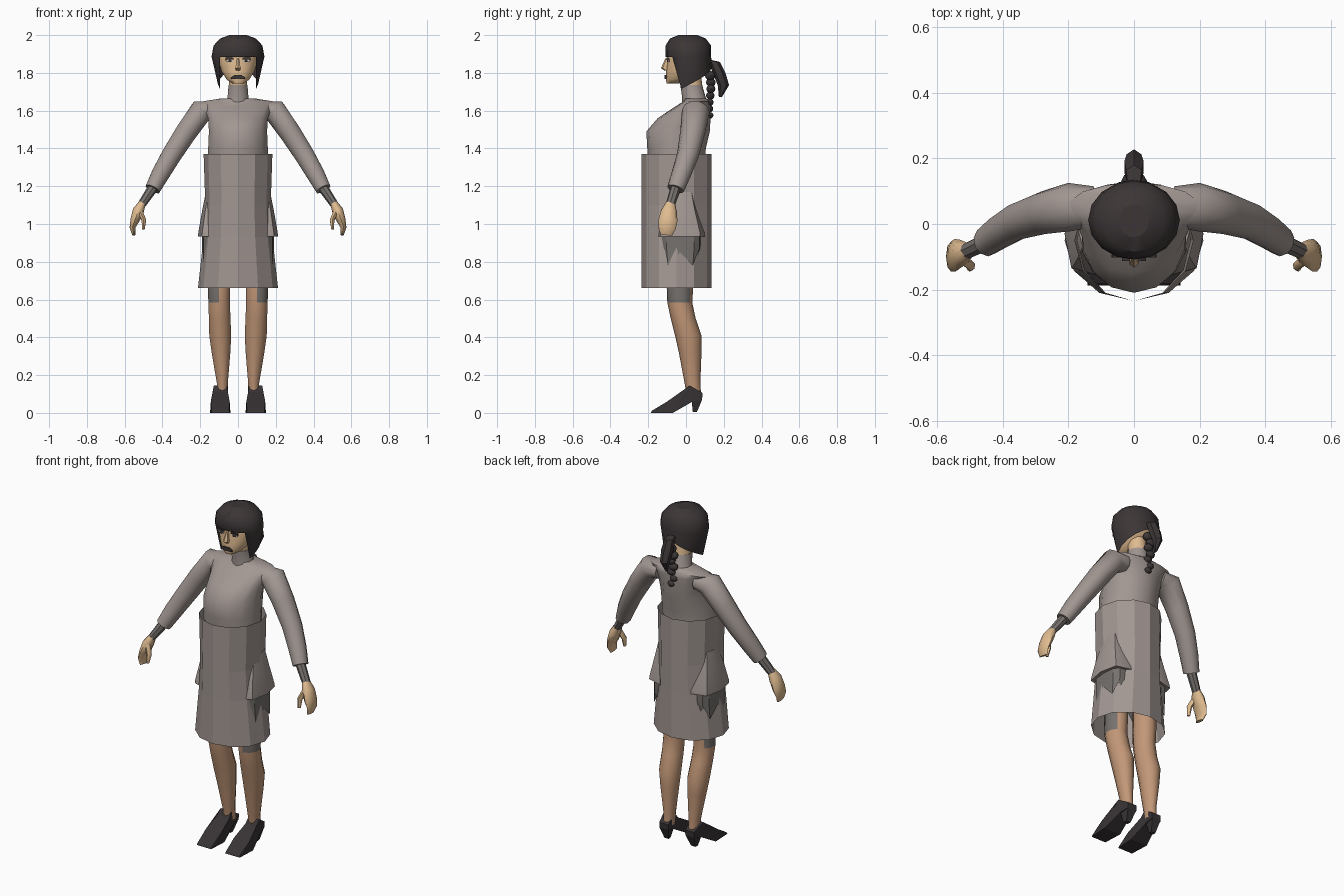
import bpy, bmesh, math
from mathutils import Vector, Matrix

if "Cube" in bpy.data.objects:
    bpy.data.objects.remove(bpy.data.objects["Cube"])


def mat(name, r, g, b):
    m = bpy.data.materials.new(name)
    m.diffuse_color = (r, g, b, 1)
    m.use_nodes = True
    m.node_tree.nodes["Principled BSDF"].inputs["Base Color"].default_value = m.diffuse_color
    return m


CLOTH = mat("warm grey cloth", .36, .31, .29)
UNDER = mat("dark grey cloth", .18, .165, .155)
SKIN = mat("skin", .74, .50, .28)
STOCKING = mat("tan legs", .54, .31, .185)
HAIR = mat("dark hair", .045, .036, .037)
SHOE = mat("dark shoes", .04, .034, .036)
WHITE = mat("eye white", .6, .56, .5)


def finish(name, bm, mats, angle=40, mirror=False, rule=None):
    """Turn a bmesh into a named, coloured, shaded object."""
    bmesh.ops.recalc_face_normals(bm, faces=bm.faces[:])
    me = bpy.data.meshes.new(name)
    bm.to_mesh(me)
    bm.free()
    for m in mats:
        me.materials.append(m)
    for p in me.polygons:
        p.use_smooth = angle > 0
        if rule:
            p.material_index = int(rule(p.center))
    if angle > 0:
        me.set_sharp_from_angle(angle=math.radians(angle))
    ob = bpy.data.objects.new(name, me)
    bpy.context.collection.objects.link(ob)
    if mirror:
        mod = ob.modifiers.new("mirror", 'MIRROR')
        mod.use_mirror_merge = False
    return ob


def tube(name, rings, mats, n=10, flat=True, caps=True, power=1.0, edit=None, **kw):
    """Loft rings (x, y, z, rx, ry); flat rings lie level, others follow the path."""
    bm = bmesh.new()
    cs = [Vector(r[:3]) for r in rings]
    loops = []
    for i, r in enumerate(rings):
        u, v = Vector((1, 0, 0)), Vector((0, 1, 0))
        if not flat:
            t = (cs[min(i + 1, len(cs) - 1)] - cs[max(i - 1, 0)]).normalized()
            u = v.cross(t).normalized()
            v = t.cross(u)
        loop = []
        for k in range(n):
            a = 2 * math.pi * k / n
            s, c = math.sin(a), -math.cos(a)      # k = 0 faces the front
            s = math.copysign(abs(s) ** power, s)
            c = math.copysign(abs(c) ** power, c)
            co = cs[i] + u * s * r[3] + v * c * r[4]
            if edit:
                co = edit(i, k, co)
            loop.append(bm.verts.new(co))
        loops.append(loop)
    for a, b in zip(loops, loops[1:]):
        for k in range(n):
            bm.faces.new((a[k], a[(k + 1) % n], b[(k + 1) % n], b[k]))
    if caps:
        bm.faces.new(loops[0])
        bm.faces.new(loops[-1])
    return finish(name, bm, mats, **kw)


def plate(name, pts, y, depth, m, mirror=False):
    """Thin front-facing outline in x, z."""
    bm = bmesh.new()
    f = bm.faces.new([bm.verts.new((x, y, z)) for x, z in pts])
    ext = bmesh.ops.extrude_face_region(bm, geom=[f])['geom']
    bmesh.ops.translate(bm, vec=(0, depth, 0),
                        verts=[e for e in ext if isinstance(e, bmesh.types.BMVert)])
    return finish(name, bm, [m], angle=0, mirror=mirror)


# Sweater body, neck and collar
tube("sweater_body", [
    (0, -.05, 1.34, .163, .15), (0, -.05, 1.40, .162, .155), (0, -.042, 1.49, .158, .168),
    (0, -.01, 1.56, .162, .14), (0, .035, 1.62, .185, .095), (0, .055, 1.648, .20, .07),
    (0, .05, 1.665, .09, .06)], [CLOTH], n=14, angle=60)
tube("collar", [(0, .05, 1.63, .075, .07), (0, .042, 1.67, .058, .062),
                (0, .028, 1.735, .053, .058)], [CLOTH], n=10)
tube("neck", [(0, .035, 1.70, .051, .056), (0, .02, 1.81, .05, .056)], [SKIN], n=10)

# Sleeves, cuffs and hands
tube("sleeve", [
    (.12, .055, 1.60, .05, .06), (.195, .052, 1.598, .066, .074), (.275, .035, 1.485, .06, .066),
    (.352, .01, 1.365, .055, .058), (.41, -.025, 1.265, .05, .052), (.452, -.055, 1.185, .042, .046)],
    [CLOTH], n=10, flat=False, mirror=True, angle=60)
tube("wrist_sleeve", [(.445, -.052, 1.20, .028, .028), (.512, -.083, 1.10, .022, .025)],
     [UNDER], n=8, flat=False, mirror=True)
tube("hand", [
    (.507, -.082, 1.11, .02, .025), (.528, -.09, 1.07, .03, .042), (.546, -.095, 1.02, .024, .05),
    (.559, -.10, .98, .015, .046), (.551, -.105, .943, .009, .032)],
    [SKIN], n=8, flat=False, mirror=True, angle=60)
tube("thumb", [(.52, -.11, 1.07, .016, .016), (.498, -.128, 1.02, .014, .016),
               (.501, -.137, .972, .008, .009)], [SKIN], n=6, flat=False, mirror=True, angle=60)

# Faceted tube skirt, open at both ends
tube("skirt", [(0, -.05, .66, .212, .185), (0, -.05, .93, .182, .185),
               (0, -.05, 1.10, .173, .185), (0, -.05, 1.37, .182, .185)],
     [CLOTH], n=12, caps=False, angle=0)


# Jacket flaps poking out at the hips, with a ragged under layer
def ragged(i, k, co):
    if i == 0 and k % 2:
        co.z += .07
    return co


tube("hip_flap", [(.10, -.03, .935, .112, .13), (.10, -.03, .955, .110, .128),
                  (.10, -.03, 1.07, .09, .095), (.10, -.02, 1.17, .07, .06)],
     [CLOTH], n=8, power=.6, mirror=True, angle=30)
tube("ragged_lining", [(.10, -.03, .78, .092, .10), (.10, -.03, .87, .09, .11),
                       (.10, -.03, .94, .09, .11)],
     [UNDER], n=12, power=.6, caps=False, edit=ragged, mirror=True, angle=30)

# Legs with grey shorts showing on the outer front
tube("leg", [
    (.10, -.03, .85, .062, .072), (.10, -.032, .66, .062, .07), (.10, -.033, .585, .06, .066),
    (.097, -.015, .50, .06, .066), (.094, .012, .41, .061, .07), (.09, .022, .32, .052, .06),
    (.083, .034, .16, .031, .042), (.083, .042, .09, .03, .038)],
    [STOCKING, UNDER], n=10, mirror=True, angle=60,
    rule=lambda c: c.z > .58 and c.x > .09 and c.y < .02)

# High-heeled shoes: side profile (y, z, half width), bridged in parts across x
SHOES = {
    "shoe_toe": [(-.187, 0, .048), (-.07, 0, .054), (.035, .06, .036), (.085, .07, .03),
                 (.088, .105, .03), (.02, .145, .036), (-.005, .112, .04), (-.10, .06, .05),
                 (-.18, .012, .046)],
    "shoe_heel": [(.036, .005, .014), (.058, .005, .014), (.086, .072, .028), (.03, .062, .03)]}
for name, prof in SHOES.items():
    bm = bmesh.new()
    sides = [[bm.verts.new((.094 - .1 * max(y, 0) + s * w, y, z)) for y, z, w in prof]
             for s in (-1, 1)]
    for side in sides:
        bm.faces.new(side)
    for k in range(len(prof)):
        j = (k + 1) % len(prof)
        bm.faces.new((sides[0][k], sides[0][j], sides[1][j], sides[1][k]))
    bmesh.ops.triangulate(bm, faces=[f for f in bm.faces if len(f.verts) > 4])
    finish(name, bm, [SHOE], angle=0, mirror=True)

# Head, nose, eyes and mouth
tube("head", [
    (0, -.07, 1.745, .032, .032), (0, -.045, 1.765, .062, .062), (0, -.015, 1.81, .09, .09),
    (0, .005, 1.86, .103, .105), (0, .01, 1.92, .105, .105), (0, .01, 1.97, .07, .075)],
    [SKIN], n=14, angle=60)
tube("nose", [(0, -.10, 1.812, .012, .012), (0, -.112, 1.825, .016, .021),
              (0, -.10, 1.875, .007, .010)], [SKIN], n=6)
plate("mouth", [(-.036, 1.768), (.036, 1.768), (.036, 1.777), (.02, 1.788),
                (-.02, 1.788), (-.036, 1.777)], -.113, .009, HAIR)
plate("eye", [(.026, 1.857), (.058, 1.857), (.064, 1.866), (.05, 1.875), (.03, 1.873)],
      -.097, .009, WHITE, mirror=True)
plate("pupil", [(.034, 1.857), (.05, 1.857), (.05, 1.873), (.034, 1.873)],
      -.101, .005, HAIR, mirror=True)
plate("lash", [(.022, 1.871), (.068, 1.869), (.066, 1.881), (.024, 1.88)],
      -.102, .009, HAIR, mirror=True)


# Bobbed hair: straight fringe, pointed side locks, shorter back
def hair_edge(i, k, co):
    if i == 0:
        d = min(k, 16 - k) * 22.5
        if d < 60:
            co.z = 1.884
        else:
            t = (d - 67.5) / 112.5
            co.z = 1.715 + .12 * t
            co.x *= .76 + .1 * t
            co.y += .01
    return co


tube("hair_cap", [
    (0, .01, 1.80, .136, .117), (0, .012, 1.887, .14, .121), (0, .012, 1.945, .129, .12),
    (0, .01, 1.982, .095, .095), (0, .01, 2.0, .045, .05)],
    [HAIR], n=16, caps=False, edit=hair_edge, angle=35)
tube("hair_crown", [(0, .01, 1.99, .05, .055), (0, .01, 2.0, .045, .05)], [HAIR], n=16)

# Ponytail and hanging braid
tube("ponytail", [
    (0, .105, 1.87, .02, .02), (0, .15, 1.858, .028, .03), (0, .175, 1.80, .034, .034),
    (0, .198, 1.735, .026, .03), (0, .182, 1.672, .006, .008)],
    [HAIR], n=6, angle=25)
bm = bmesh.new()
for i in range(7):
    r = .030 - .0016 * i
    place = Matrix.Translation((.008 * (-1) ** i, .128 + .004 * math.sin(i), 1.785 - .035 * i))
    bmesh.ops.create_uvsphere(bm, u_segments=8, v_segments=6, radius=r,
                              matrix=place @ Matrix.Diagonal((1.1, .9, .85, 1)))
finish("braid", bm, [HAIR], angle=50)
